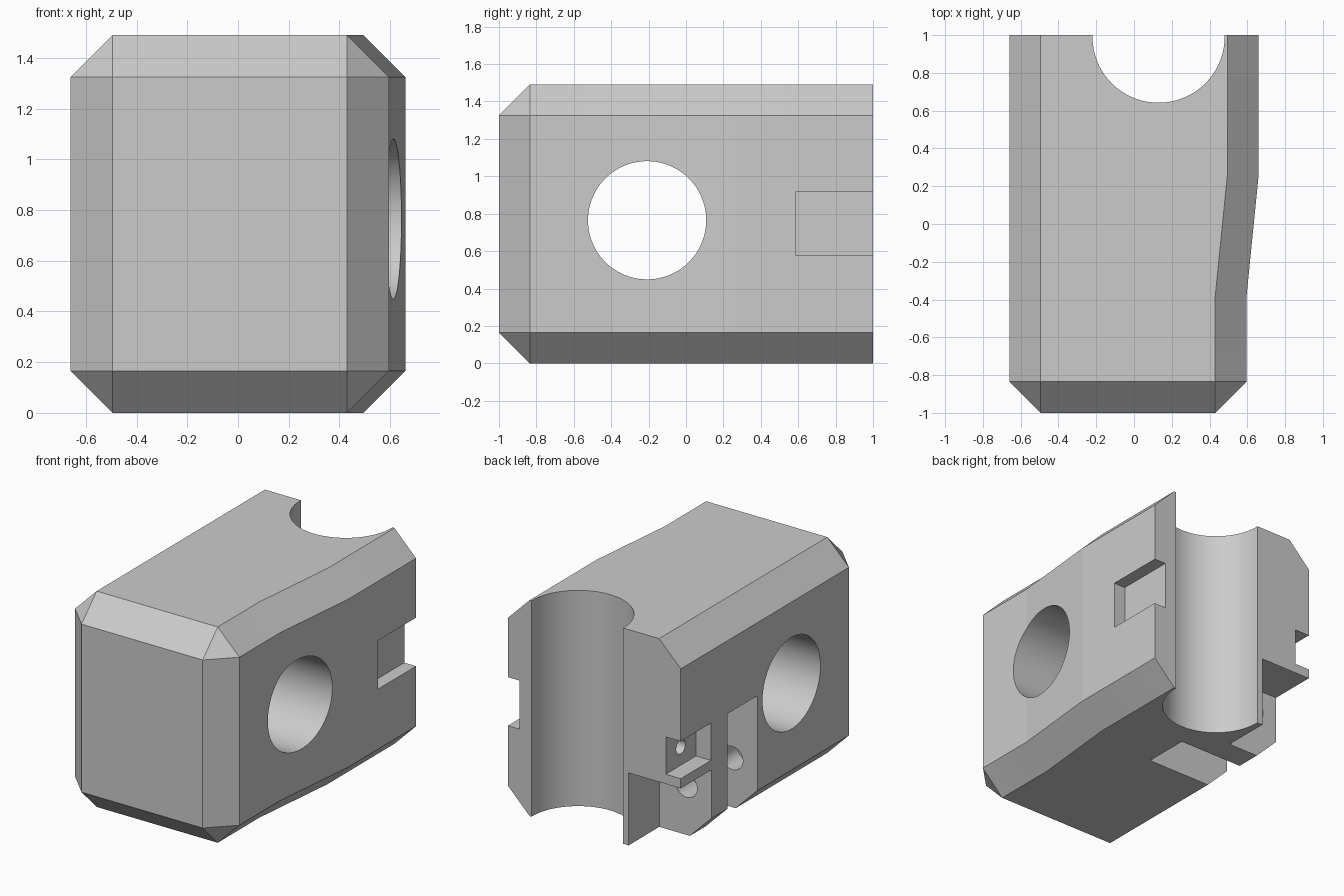
import bpy, bmesh, math
from mathutils import Matrix

if "Cube" in bpy.data.objects:
    bpy.data.objects.remove(bpy.data.objects["Cube"], do_unlink=True)

HEIGHT, CHAMFER = 1.49, 0.165

grey = bpy.data.materials.new("light_grey")
grey.use_nodes = True
colour = (0.6, 0.6, 0.6, 1)
grey.diffuse_color = colour
grey.node_tree.nodes["Principled BSDF"].inputs["Base Color"].default_value = colour


def make_object(name, bm):
    bmesh.ops.recalc_face_normals(bm, faces=bm.faces)
    mesh = bpy.data.meshes.new(name)
    bm.to_mesh(mesh)
    bm.free()
    mesh.materials.append(grey)
    obj = bpy.data.objects.new(name, mesh)
    bpy.context.collection.objects.link(obj)
    return obj


def box(name, x, y, z):
    bm = bmesh.new()
    size = [b - a for a, b in (x, y, z)]
    mid = [(a + b) / 2 for a, b in (x, y, z)]
    bmesh.ops.create_cube(bm, size=1, matrix=Matrix.Translation(mid) @ Matrix.Diagonal((*size, 1)))
    return make_object(name, bm)


def bore(name, axis, centre, radius, length):
    turn = {"X": Matrix.Rotation(math.pi / 2, 4, "Y"),
            "Y": Matrix.Rotation(math.pi / 2, 4, "X"),
            "Z": Matrix.Identity(4)}[axis]
    bm = bmesh.new()
    bmesh.ops.create_cone(bm, cap_ends=True, segments=96, radius1=radius, radius2=radius,
                          depth=length, matrix=Matrix.Translation(centre) @ turn)
    return make_object(name, bm)


# Block with a jogged side
outline = [(-0.66, -1), (0.595, -1), (0.595, -0.39), (0.66, 0.26), (0.66, 1), (-0.66, 1)]
bm = bmesh.new()
base = bm.faces.new([bm.verts.new((x, y, 0)) for x, y in outline])
top = bmesh.ops.extrude_face_region(bm, geom=[base])["geom"]
bmesh.ops.translate(bm, vec=(0, 0, HEIGHT), verts=[v for v in top if isinstance(v, bmesh.types.BMVert)])
bmesh.ops.recalc_face_normals(bm, faces=bm.faces)


# Chamfer all sharp edges except those around the back face
def is_chamfered(edge):
    at_back = all(v.co.y > 0.99 for v in edge.verts)
    return not at_back and edge.calc_face_angle() > math.radians(45)


bmesh.ops.bevel(bm, geom=[e for e in bm.edges if is_chamfered(e)], offset=CHAMFER,
                offset_type="OFFSET", segments=1, profile=0.5, affect="EDGES")
body = make_object("carriage_body", bm)

# Openings
cutters = [
    bore("rod_channel", "Z", (0.13, 0.992, 0.75), 0.35, 2),
    bore("side_bore", "X", (0, -0.208, 0.765), 0.316, 2),
    box("right_notch", (0.57, 0.8), (0.585, 1.1), (0.58, 0.915)),
    box("corner_cutout", (-0.8, -0.262), (0.665, 1.1), (-0.1, 0.5)),
    box("side_pocket", (-0.8, -0.546), (0.67, 1.1), (0.567, 0.825)),
    box("clamp_slot", (-0.8, 0), (0.165, 0.49), (-0.1, 0.82)),
    bore("screw_hole", "Y", (-0.47, 0.35, 0.34), 0.08, 0.7),
    bore("pocket_hole", "X", (-0.48, 0.837, 0.695), 0.05, 0.26),
]
bpy.context.view_layer.objects.active = body
for cutter in cutters:
    mod = body.modifiers.new(cutter.name, "BOOLEAN")
    mod.operation = "DIFFERENCE"
    mod.solver = "EXACT"
    mod.object = cutter
    bpy.ops.object.modifier_apply(modifier=mod.name)
    bpy.data.objects.remove(cutter, do_unlink=True)

# Smooth the bores, keep the block faceted
bpy.ops.object.select_all(action="DESELECT")
body.select_set(True)
bpy.ops.object.shade_smooth_by_angle(angle=math.radians(5))
